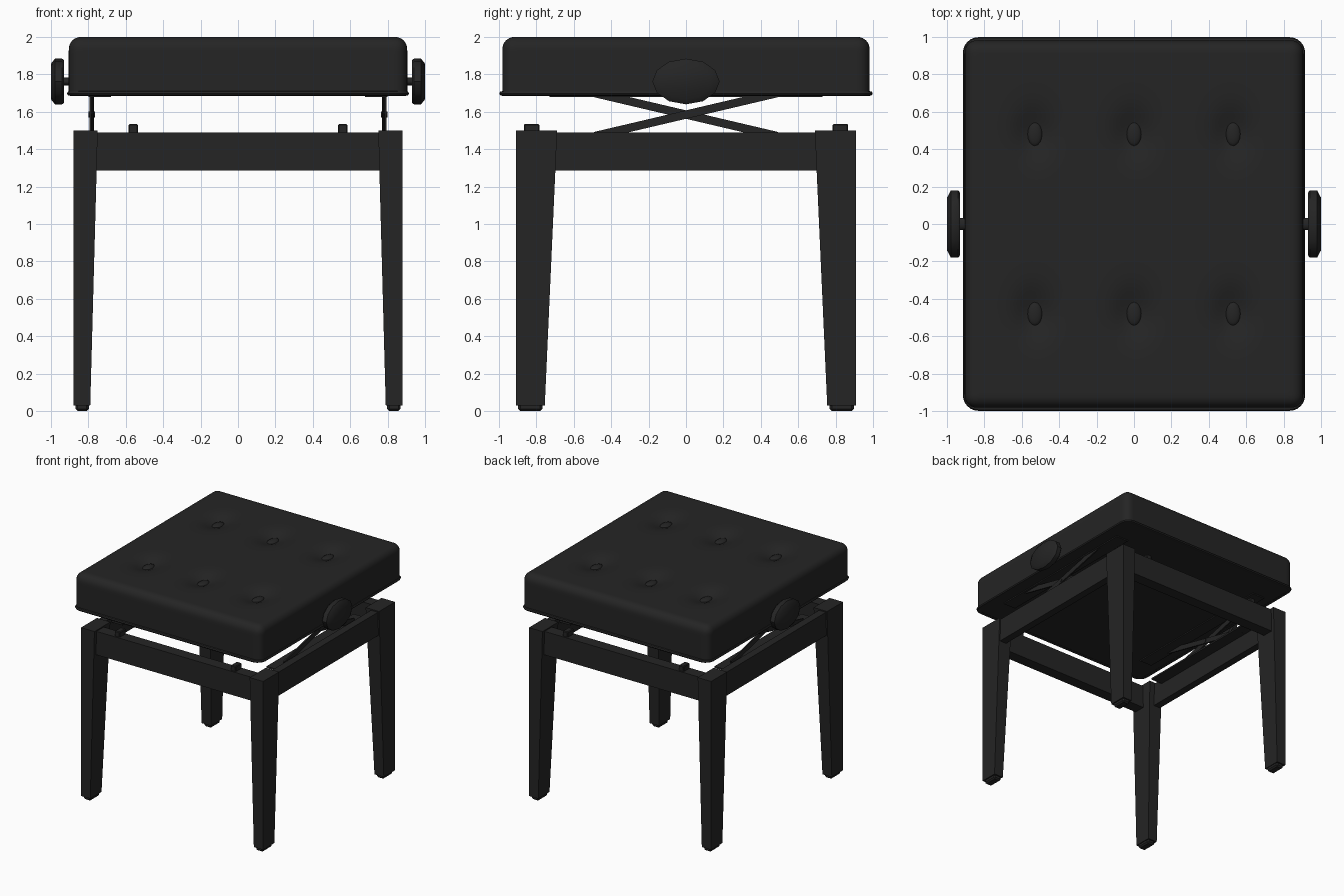
import bpy, bmesh, math
from mathutils import Vector, Matrix

if "Cube" in bpy.data.objects:
    bpy.data.objects.remove(bpy.data.objects["Cube"])

black = bpy.data.materials.new("black")
black.diffuse_color = (0.018, 0.018, 0.018, 1)
black.use_nodes = True
black.node_tree.nodes["Principled BSDF"].inputs["Base Color"].default_value = black.diffuse_color


def finish(name, bm, smooth=False):
    bmesh.ops.recalc_face_normals(bm, faces=bm.faces)
    me = bpy.data.meshes.new(name)
    bm.to_mesh(me)
    bm.free()
    ob = bpy.data.objects.new(name, me)
    bpy.context.collection.objects.link(ob)
    me.materials.append(black)
    if smooth:
        bpy.ops.object.select_all(action='DESELECT')
        ob.select_set(True)
        bpy.context.view_layer.objects.active = ob
        bpy.ops.object.shade_smooth_by_angle(angle=math.radians(40))
    return ob


def box(name, lo, hi, bevel=0.0, rot=None):
    bm = bmesh.new()
    lo, hi = Vector(lo), Vector(hi)
    bmesh.ops.create_cube(bm, size=1)
    bmesh.ops.scale(bm, vec=hi - lo, verts=bm.verts)
    if bevel:
        bmesh.ops.bevel(bm, geom=bm.edges[:], offset=bevel, segments=1, affect='EDGES')
    if rot:
        bmesh.ops.transform(bm, matrix=rot, verts=bm.verts)
    bmesh.ops.translate(bm, vec=(lo + hi) / 2, verts=bm.verts)
    return finish(name, bm)


def cyl_x(name, x0, x1, ry, rz, y, z, sides, bevel=0.0):
    # elliptical cylinder along x, outer (x1) rim optionally chamfered
    bm = bmesh.new()
    rings = [(x0, 1), (x1, 1)] if not bevel else [(x0, .93), (x0 + (x1 - x0) * .15, 1),
                                                 (x0 + (x1 - x0) * .7, 1), (x1, 1 - bevel)]
    loops = [[bm.verts.new((x, y + s * ry * math.cos(math.tau * i / sides),
                            z + s * rz * math.sin(math.tau * i / sides)))
              for i in range(sides)] for x, s in rings]
    for a, b in zip(loops, loops[1:]):
        for i in range(sides):
            j = (i + 1) % sides
            bm.faces.new((a[i], a[j], b[j], b[i]))
    bm.faces.new(loops[0])
    bm.faces.new(loops[-1])
    return finish(name, bm, True)


# padded seat: rounded box with tufted dimples on top
HX, HY, Z0, Z1, R = 0.905, 0.982, 1.69, 2.0, 0.065
TUFTS = [(x, y) for x in (-.53, 0, .53) for y in (-.48, .48)]
N = 72
bm = bmesh.new()


def pad_point(u, v, w):
    e = lambda t: 0.6 * t + 0.4 * math.sin(t * math.pi / 2)
    p = Vector((HX * e(u), HY * e(v), w))
    c = Vector((max(-HX + R, min(HX - R, p.x)), max(-HY + R, min(HY - R, p.y)), min(Z1 - R, p.z)))
    d = p - c
    if d.length > 1e-6:
        p = c + d.normalized() * min(R, max(abs(k) for k in d))
    if w > Z1 - 1e-4:
        for tx, ty in TUFTS:
            r = math.hypot((p.x - tx) / 0.10, (p.y - ty) / 0.13)
            p.z -= 0.05 * math.exp(-r * r)
    return p


def patch(fn, nu, nv):
    g = [[bm.verts.new(fn(i / nu, j / nv)) for j in range(nv + 1)] for i in range(nu + 1)]
    for i in range(nu):
        for j in range(nv):
            bm.faces.new((g[i][j], g[i + 1][j], g[i + 1][j + 1], g[i][j + 1]))


patch(lambda a, b: pad_point(2 * a - 1, 2 * b - 1, Z1), N, N)
for s in (-1, 1):
    patch(lambda a, b: pad_point(2 * a - 1, s, Z0 + (Z1 - Z0) * b), N, 16)
    patch(lambda a, b: pad_point(s, 2 * a - 1, Z0 + (Z1 - Z0) * b), N, 16)
bmesh.ops.remove_doubles(bm, verts=bm.verts, dist=1e-4)
bmesh.ops.holes_fill(bm, edges=[e for e in bm.edges if e.is_boundary])
finish("seat_cushion", bm, True)

# piping around the bottom edge of the seat
bm = bmesh.new()
px, py, r = 0.896, 0.98, 0.065
path = []
for k, (sx, sy) in enumerate(((1, 1), (-1, 1), (-1, -1), (1, -1))):
    for i in range(7):
        a = math.pi / 2 * (k + i / 6)
        path.append((Vector((sx * (px - r) + r * math.cos(a), sy * (py - r) + r * math.sin(a), 1.698)),
                     Vector((math.cos(a), math.sin(a), 0))))
rings = [[bm.verts.new(c + n * 0.019 * math.cos(t * math.pi / 4) + Vector((0, 0, 0.013 * math.sin(t * math.pi / 4))))
          for t in range(8)] for c, n in path]
for a, b in zip(rings, rings[1:] + rings[:1]):
    for i in range(8):
        bm.faces.new((a[i], a[(i + 1) % 8], b[(i + 1) % 8], b[i]))
finish("seat_piping", bm, True)

# tuft buttons
for i, (x, y) in enumerate(TUFTS):
    bm = bmesh.new()
    bmesh.ops.create_uvsphere(bm, u_segments=16, v_segments=8, radius=1)
    bmesh.ops.transform(bm, matrix=Matrix.Translation((x, y, 1.955)) @ Matrix.Diagonal((.04, .066, .018, 1)),
                        verts=bm.verts)
    finish(f"tuft_button_{i + 1}", bm, True)

# tapered legs with feet, and stops on the rails
for sx in (-1, 1):
    for sy in (-1, 1):
        tag = ("front" if sy < 0 else "back") + ("_left" if sx < 0 else "_right")
        bm = bmesh.new()
        rows = []
        for z, ix, iy in ((0.03, .79, .755), (1.43, .752, .692), (1.5, .75, .69)):
            rows.append([bm.verts.new((sx * x, sy * y, z))
                         for x, y in ((.88, .91), (ix, .91), (ix, iy), (.88, iy))])
        for a, b in zip(rows, rows[1:]):
            for i in range(4):
                j = (i + 1) % 4
                bm.faces.new((a[i], a[j], b[j], b[i]))
        bm.faces.new(rows[0])
        bm.faces.new(rows[-1])
        finish(tag + "_leg", bm)
        box(tag + "_foot", (sx * .833 - .036, sy * .833 - .065, 0),
            (sx * .833 + .036, sy * .833 + .065, .045), .012)
        box(tag + "_stop", (sx * .56 - .025, sy * .825 - .042, 1.48),
            (sx * .56 + .025, sy * .825 + .042, 1.535), .006)

# frame rails
for s, n in ((-1, "front"), (1, "back")):
    box(n + "_rail", (-.76, s * .83 - .05, 1.285), (.76, s * .83 + .05, 1.49))
for s, n in ((-1, "left"), (1, "right")):
    box(n + "_rail", (s * .835 - .033, -.70, 1.285), (s * .835 + .033, .70, 1.49))
    # scissor lift: crossed straps, pivot and mounting strips
    for k, m in ((-1, "a"), (1, "b")):
        x = s * (.782 + .006 * k)
        box(f"{n}_scissor_strap_{m}", (x - .006, -.50, 1.563), (x + .006, .50, 1.607),
            rot=Matrix.Rotation(k * math.atan(.235), 4, 'X'))
    cyl_x(n + "_scissor_pivot", s * .765, s * .80, .016, .016, 0, 1.585, 12)
    box(n + "_upper_strip", (s * .74 - .06, -.73, 1.68), (s * .74 + .06, .73, 1.695))
    box(n + "_lower_strip", (s * .75 - .055, -.60, 1.45), (s * .75 + .055, .60, 1.465))
    # height knob and its shaft
    cyl_x(n + "_knob_shaft", s * .88, s * .945, .033, .022, 0, 1.762, 16)
    cyl_x(n + "_knob", s * .93, s * 1.0, .18, .122, 0, 1.762, 12, .22)
